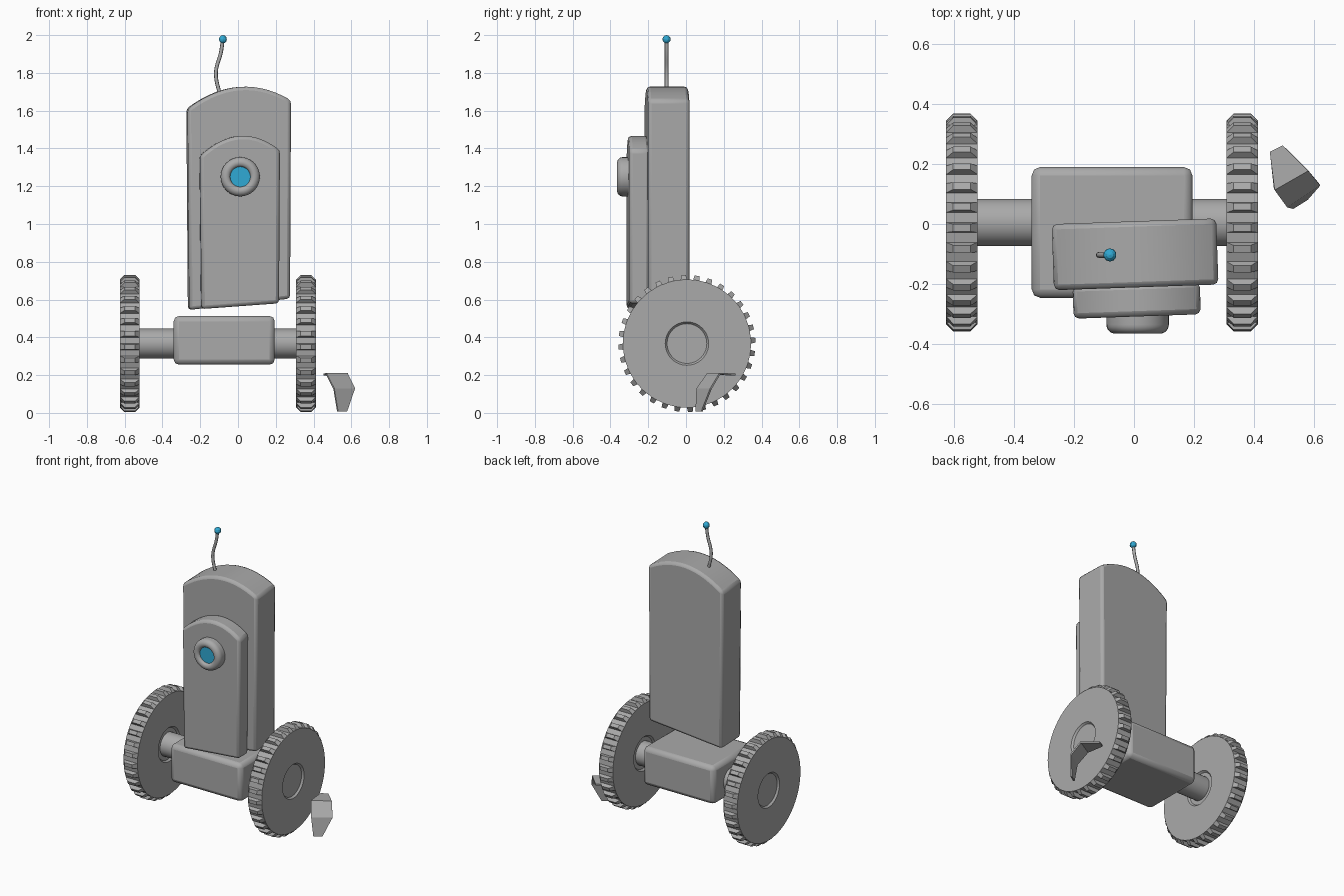
import bpy, bmesh, math
from mathutils import Vector, Matrix

if "Cube" in bpy.data.objects:
    bpy.data.objects.remove(bpy.data.objects["Cube"], do_unlink=True)


def material(name, color):
    m = bpy.data.materials.new(name)
    m.use_nodes = True
    m.diffuse_color = color
    m.node_tree.nodes["Principled BSDF"].inputs["Base Color"].default_value = color
    return m


grey = material("metal grey", (0.40, 0.40, 0.40, 1))
blue = material("glow blue", (0.03, 0.40, 0.66, 1))


def finish(name, bm, mat, matrix=Matrix(), smooth=0, bevel=0):
    """Turn a bmesh into a named object with optional bevel and smoothing."""
    bmesh.ops.recalc_face_normals(bm, faces=bm.faces)
    me = bpy.data.meshes.new(name)
    bm.to_mesh(me)
    bm.free()
    me.materials.append(mat)
    ob = bpy.data.objects.new(name, me)
    ob.matrix_world = matrix
    bpy.context.collection.objects.link(ob)
    if bevel:
        mod = ob.modifiers.new("Bevel", "BEVEL")
        mod.width, mod.segments = bevel, 2
        mod.limit_method, mod.angle_limit = "ANGLE", math.radians(35)
    if smooth:
        bpy.ops.object.select_all(action="DESELECT")
        ob.select_set(True)
        bpy.context.view_layer.objects.active = ob
        bpy.ops.object.shade_smooth_by_angle(angle=math.radians(smooth))
    return ob


def lathe(profile, segments):
    """Revolve (radius, height) points round z and close both ends."""
    bm = bmesh.new()
    rings = []
    for r, h in profile:
        rings.append([bm.verts.new((r * math.cos(a), r * math.sin(a), h))
                      for a in (math.tau * i / segments for i in range(segments))])
    for a, b in zip(rings, rings[1:]):
        for i in range(segments):
            j = (i + 1) % segments
            bm.faces.new((a[i], a[j], b[j], b[i]))
    bm.faces.new(rings[0][::-1])
    bm.faces.new(rings[-1])
    return bm


def arched_slab(name, half, bottom, shoulder, rise, y_front, y_back):
    """Upright slab with an arched top and a slight lean between its sides."""
    pts = [(-half + 0.008, bottom[0]), (half - 0.005, bottom[1])]
    steps = 14
    for i in range(steps + 1):
        t = 1 - 2 * i / steps
        base = shoulder[0] + (shoulder[1] - shoulder[0]) * (t + 1) / 2
        pts.append((half * t, base + rise * (1 - t * t)))
    bm = bmesh.new()
    face = bm.faces.new([bm.verts.new((x, y_front, z)) for x, z in pts])
    out = bmesh.ops.extrude_face_region(bm, geom=[face])
    verts = [v for v in out["geom"] if isinstance(v, bmesh.types.BMVert)]
    bmesh.ops.translate(bm, verts=verts, vec=(0, y_back - y_front, 0))
    turn = Matrix.Rotation(math.radians(2), 4, "Z")
    return finish(name, bm, grey, turn, smooth=30, bevel=0.018)


# Body and chest panel
arched_slab("body", 0.274, (0.545, 0.605), (1.61, 1.655), 0.093, -0.211, 0.009)
arched_slab("chest_panel", 0.212, (0.55, 0.58), (1.36, 1.39), 0.091, -0.308, -0.20)

# Chassis block
bm = bmesh.new()
bmesh.ops.create_cube(bm, size=1)
bmesh.ops.scale(bm, verts=bm.verts, vec=(0.535, 0.435, 0.258))
finish("chassis", bm, grey, Matrix.Translation((-0.073, -0.028, 0.384)), smooth=30, bevel=0.028)

# Axle
AXLE_Y, AXLE_Z = 0.005, 0.367
along_x = Matrix.Rotation(math.pi / 2, 4, "Y")
finish("axle", lathe([(0.079, -0.57), (0.079, 0.36)], 32), grey,
       Matrix.Translation((0, AXLE_Y, AXLE_Z)) @ along_x, smooth=30)

# Wheels with recessed hubs and tapered treads
RIM, TREAD, HALF_W = 0.339, 0.024, 0.052
for name, x in (("right_wheel", -0.573), ("left_wheel", 0.36)):
    side = [(0.105, HALF_W - 0.012), (0.115, HALF_W), (RIM, HALF_W)]
    bm = lathe([(r, -h) for r, h in side] + side[::-1], 64)
    bm.normal_update()
    outer = [f for f in bm.faces
             if abs(f.normal.z) < 0.1 and f.calc_center_median().length > 0.3]
    outer.sort(key=lambda f: math.atan2(f.calc_center_median().y, f.calc_center_median().x))
    teeth = bmesh.ops.extrude_discrete_faces(bm, faces=outer[::2])["faces"]
    for f in teeth:
        mid = f.calc_center_median()
        lift = mid.normalized() * TREAD
        for v in f.verts:
            off = v.co - mid
            v.co = mid + lift + Vector((off.x * 0.75, off.y * 0.75, off.z * 0.55))
    finish(name, bm, grey, Matrix.Translation((x, AXLE_Y, AXLE_Z)) @ along_x)

# Eye ring and lens
to_front = Matrix.Translation((0.012, -0.30, 1.25)) @ Matrix.Rotation(math.pi / 2, 4, "X")
ring = [(0.104, -0.01), (0.104, 0.035)]
for i in range(1, 7):
    a = math.pi / 2 * i / 6
    ring.append((0.074 + 0.03 * math.cos(a), 0.035 + 0.03 * math.sin(a)))
ring += [(0.062, 0.062), (0.055, 0.054), (0.053, 0.044)]
finish("eye_ring", lathe(ring, 32), grey, to_front, smooth=40)
finish("eye_lens", lathe([(0.0535, 0.044), (0.0535, 0.048)], 32), blue, to_front)

# Antenna stalk and tip
cu = bpy.data.curves.new("antenna", "CURVE")
cu.dimensions = "3D"
cu.bevel_depth, cu.bevel_resolution, cu.resolution_u = 0.01, 2, 6
path = [(-0.095, 1.68), (-0.117, 1.80), (-0.09, 1.91), (-0.08, 1.98)]
spline = cu.splines.new("BEZIER")
spline.bezier_points.add(len(path) - 1)
for p, (x, z) in zip(spline.bezier_points, path):
    p.co = (x, -0.103, z)
    p.handle_left_type = p.handle_right_type = "AUTO"
cu.materials.append(grey)
bpy.context.collection.objects.link(bpy.data.objects.new("antenna", cu))

bm = bmesh.new()
bmesh.ops.create_uvsphere(bm, u_segments=10, v_segments=6, radius=0.022)
finish("antenna_tip", bm, blue, Matrix.Translation((-0.08, -0.103, 1.978)))

# Loose bent plate beside the left wheel
bm = bmesh.new()
folds = [((0.452, 0.24, 0.208), (0.495, 0.262, 0.208)),
         ((0.468, 0.113, 0.212), (0.58, 0.177, 0.212)),
         ((0.51, 0.055, 0.13), (0.62, 0.128, 0.13)),
         ((0.53, 0.05, 0.008), (0.578, 0.08, 0.008))]
rows = [[bm.verts.new(p) for p in pair] for pair in folds]
for a, b in zip(rows, rows[1:]):
    bm.faces.new((a[0], b[0], b[1], a[1]))
plate = finish("loose_plate", bm, grey)
solid = plate.modifiers.new("Solidify", "SOLIDIFY")
solid.thickness, solid.offset = 0.01, -1
